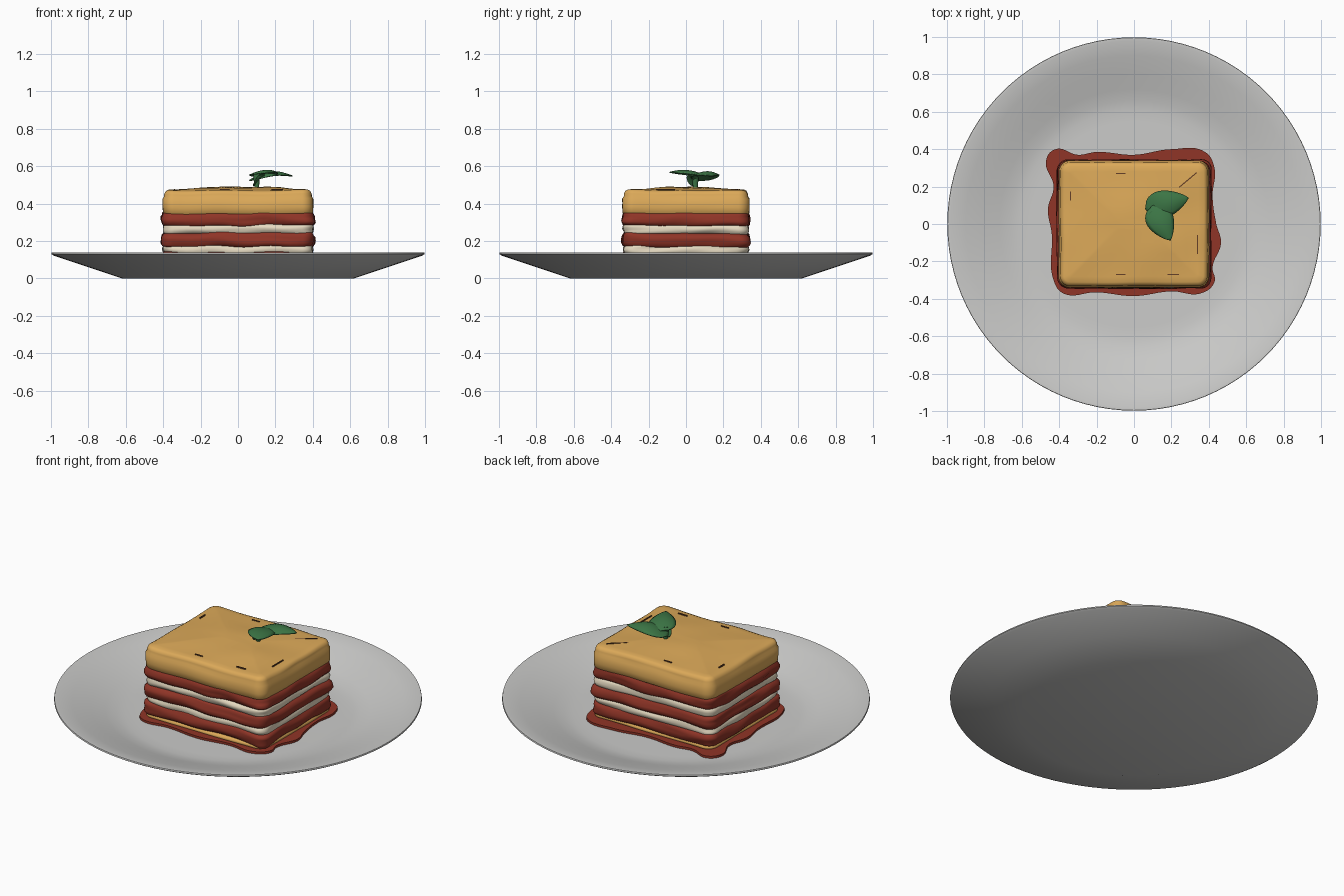
import bpy, bmesh, math
from mathutils import Vector, noise

if "Cube" in bpy.data.objects:
    bpy.data.objects.remove(bpy.data.objects["Cube"])


def material(name, r, g, b):
    m = bpy.data.materials.new(name)
    m.use_nodes = True
    m.diffuse_color = (r, g, b, 1)
    bsdf = m.node_tree.nodes["Principled BSDF"]
    bsdf.inputs["Base Color"].default_value = (r, g, b, 1)
    bsdf.inputs["Roughness"].default_value = 0.6
    return m


CERAMIC = material("pale ceramic", 0.6, 0.6, 0.59)
GOLD = material("golden pasta", 0.72, 0.4, 0.1)
RED = material("tomato sauce", 0.28, 0.035, 0.02)
CREAM = material("cream cheese", 0.8, 0.71, 0.54)
GREEN = material("basil green", 0.045, 0.18, 0.06)
BROWN = material("toasted brown", 0.13, 0.05, 0.02)


def finish(name, bm, mat, angle=50):
    bmesh.ops.recalc_face_normals(bm, faces=bm.faces)
    mesh = bpy.data.meshes.new(name)
    bm.to_mesh(mesh)
    bm.free()
    mesh.materials.append(mat)
    obj = bpy.data.objects.new(name, mesh)
    bpy.context.collection.objects.link(obj)
    bpy.ops.object.select_all(action='DESELECT')
    obj.select_set(True)
    bpy.context.view_layer.objects.active = obj
    bpy.ops.object.shade_smooth_by_angle(angle=math.radians(angle))
    return obj


def loft(name, loops, mat, angle=50):
    """Skin a stack of closed loops and cap both ends."""
    bm = bmesh.new()
    rings = [[bm.verts.new(p) for p in loop] for loop in loops]
    for a, b in zip(rings, rings[1:]):
        for i in range(len(a)):
            j = (i + 1) % len(a)
            bm.faces.new((a[i], a[j], b[j], b[i]))
    bm.faces.new(rings[0])
    bm.faces.new(rings[-1])
    return finish(name, bm, mat, angle)


def rounded_rect(hx, hy, r, arc=8, edge=20):
    """Evenly walked outline of a rounded rectangle."""
    corners = []
    for k, (sx, sy) in enumerate(((1, 1), (-1, 1), (-1, -1), (1, -1))):
        for i in range(arc + 1):
            t = (k + i / arc) * math.pi / 2
            corners.append(Vector((sx * (hx - r) + r * math.cos(t),
                                   sy * (hy - r) + r * math.sin(t))))
    pts = []
    for i, p in enumerate(corners):
        pts.append(p)
        if i % (arc + 1) == arc:
            q = corners[(i + 1) % len(corners)]
            pts += [p.lerp(q, s / edge) for s in range(1, edge)]
    return pts


def slab(name, hx, hy, profile, mat, ripple, sag, seed):
    """Rounded slab; profile holds (inset, height), ripple and sag add waviness."""
    loops = []
    for inset, z in profile:
        loop = []
        for p in rounded_rect(hx - inset, hy - inset, max(0.06 - inset, 0.01)):
            n = noise.noise(Vector((p.x * 5, p.y * 5, z * 35 + seed)))
            w = noise.noise(Vector((p.x * 5, p.y * 5, seed)))
            q = p * (1 + ripple * n)
            loop.append((q.x, q.y, z + sag * w))
        loops.append(loop)
    return loft(name, loops, mat, 80)


def soft_profile(z0, z1, bulge=0.025, steps=8):
    mid, half = (z0 + z1) / 2, (z1 - z0) / 2
    ts = [math.pi * (k / steps - 0.5) for k in range(steps + 1)]
    return [(bulge * (1 - math.cos(t)), mid + half * math.sin(t)) for t in ts]


# Plate, turned from a closed profile
plate_profile = [(0.02, 0), (0.62, 0), (0.8, 0.06), (0.985, 0.122), (0.998, 0.13),
                 (0.996, 0.138), (0.98, 0.138), (0.9, 0.118), (0.8, 0.09),
                 (0.72, 0.064), (0.66, 0.048), (0.61, 0.041), (0.55, 0.04), (0.02, 0.04)]
SIDES = 96
turns = [2 * math.pi * i / SIDES for i in range(SIDES)]
loft("plate", [[(r * math.cos(t), r * math.sin(t), z) for t in turns]
               for r, z in plate_profile], CERAMIC, 30)

# Sauce puddle, a filled smooth outline
outline = [(-.42, .4), (-.47, .34), (-.43, .2), (-.46, .08), (-.44, -.05), (-.43, -.3),
           (-.38, -.37), (-.2, -.365), (0, -.385), (.2, -.36), (.36, -.37), (.43, -.31),
           (.42, -.23), (.465, -.1), (.44, 0), (.42, .15), (.43, .3), (.38, .385),
           (.2, .4), (0, .37), (-.2, .385), (-.3, .37)]
curve = bpy.data.curves.new("sauce_puddle", 'CURVE')
curve.dimensions, curve.fill_mode, curve.extrude = '2D', 'BOTH', 0.008
spline = curve.splines.new('BEZIER')
spline.bezier_points.add(len(outline) - 1)
spline.use_cyclic_u = True
for bp, (x, y) in zip(spline.bezier_points, outline):
    bp.co = (x, y, 0)
    bp.handle_left_type = bp.handle_right_type = 'AUTO'
curve.materials.append(RED)
puddle = bpy.data.objects.new("sauce_puddle", curve)
puddle.location.z = 0.045
bpy.context.collection.objects.link(puddle)

# Stacked fillings
slab("bottom_pasta", 0.4, 0.335, soft_profile(0.042, 0.075), GOLD, 0.01, 0.004, 1)
for i, z in enumerate((0.062, 0.165, 0.277)):
    slab(f"sauce_layer_{i + 1}", 0.41, 0.342, soft_profile(z, z + 0.08),
         RED, 0.03, 0.016, 3 + 5 * i)
for i, z in enumerate((0.125, 0.235)):
    slab(f"cheese_layer_{i + 1}", 0.402, 0.335, soft_profile(z, z + 0.06),
         CREAM, 0.03, 0.01, 20 + 5 * i)

# Baked top sheet with a stepped rim and a gently domed surface
top_profile = [(0.1, 0.335), (0.015, 0.338), (0.002, 0.35), (0, 0.38), (0, 0.425),
               (0.008, 0.437), (0.009, 0.45), (0.016, 0.465), (0.03, 0.472),
               (0.06, 0.474), (0.12, 0.478), (0.18, 0.483), (0.24, 0.487), (0.31, 0.489)]
slab("baked_top", 0.402, 0.34, top_profile, GOLD, 0.01, 0.008, 40)

# Toasted streaks lying on the top sheet
for i, (x, y, length, turn) in enumerate(((-.07, -.27, .05, 0), (.21, -.27, .06, 0),
                                          (-.07, .27, .05, 0), (.27, .22, .17, 40),
                                          (.34, -.11, .1, 90), (-.34, .15, .05, 90))):
    bm = bmesh.new()
    bmesh.ops.create_cube(bm, size=1)
    streak = finish(f"toasted_streak_{i + 1}", bm, BROWN)
    streak.scale = (length, 0.006, 0.008)
    streak.location = (x, y, 0.475)
    streak.rotation_euler.z = math.radians(turn)


def leaf(name, base, tip, width, arch, cup):
    """Pointed leaf blade, arched along its length and cupped across."""
    base, tip = Vector(base), Vector(tip)
    along = tip - base
    side = Vector((-along.y, along.x, 0)).normalized()
    n, m = 14, 4
    bm = bmesh.new()
    rows = []
    for i in range(n + 1):
        t = i / n
        half = width / 2 * (math.sin(math.pi * t ** 0.7) ** 0.75 if 0 < i < n else 0.02)
        row = []
        for j in range(-m, m + 1):
            s = j / m
            p = base + along * t + side * (half * s)
            p.z += arch * math.sin(math.pi * t) + cup * s * s * math.sin(math.pi * t)
            row.append(bm.verts.new(p))
        rows.append(row)
    for a, b in zip(rows, rows[1:]):
        for j in range(2 * m):
            bm.faces.new((a[j], a[j + 1], b[j + 1], b[j]))
    obj = finish(name, bm, GREEN)
    mod = obj.modifiers.new("thickness", 'SOLIDIFY')
    mod.thickness = 0.006
    return obj


# Basil sprig
leaf("basil_leaf_back", (0.06, 0.08, 0.525), (0.292, 0.14, 0.55), 0.15, 0.035, -0.02)
leaf("basil_leaf_front", (0.1, 0.1, 0.55), (0.195, -0.088, 0.57), 0.15, 0.02, -0.02)
leaf("basil_leaf_small", (0.08, 0.04, 0.495), (0.14, 0.03, 0.555), 0.06, 0.01, 0.01)
bm = bmesh.new()
bmesh.ops.create_cone(bm, cap_ends=True, segments=10, radius1=0.012, radius2=0.02, depth=0.08)
stem = finish("basil_stem", bm, GREEN)
stem.location = (0.1, 0.05, 0.52)
